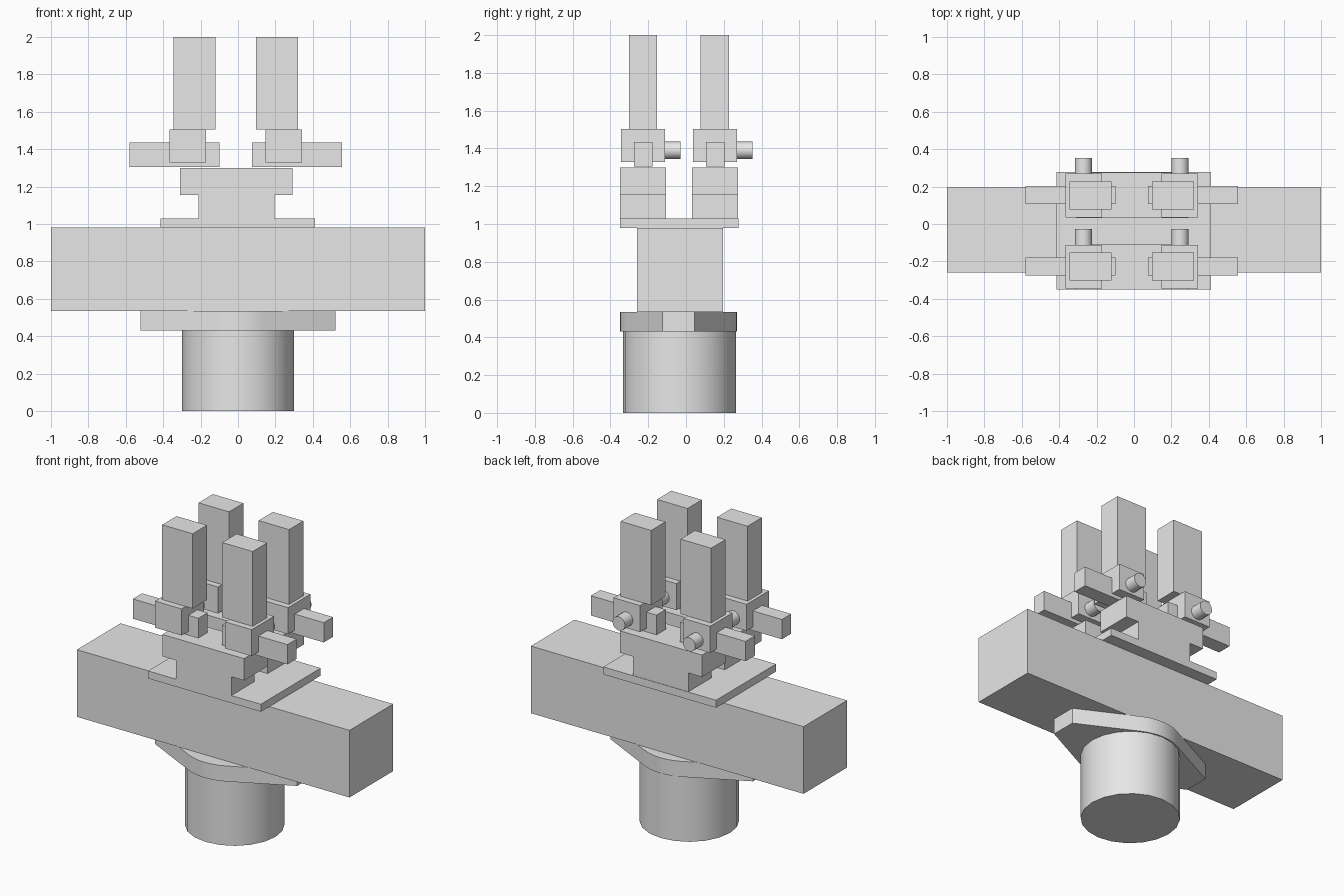
import bpy
import bmesh
import math
from mathutils import Matrix, Vector

cube = bpy.data.objects.get("Cube")
if cube:
    bpy.data.objects.remove(cube, do_unlink=True)

# One plain grey for everything
grey = bpy.data.materials.new("light_grey")
grey.use_nodes = True
colour = (0.8, 0.8, 0.8, 1)
grey.diffuse_color = colour
grey.node_tree.nodes["Principled BSDF"].inputs["Base Color"].default_value = colour


def finish(name, bm, smooth=False):
    bmesh.ops.recalc_face_normals(bm, faces=bm.faces)
    mesh = bpy.data.meshes.new(name)
    bm.to_mesh(mesh)
    bm.free()
    mesh.materials.append(grey)
    obj = bpy.data.objects.new(name, mesh)
    bpy.context.collection.objects.link(obj)
    if smooth:
        bpy.ops.object.select_all(action="DESELECT")
        bpy.context.view_layer.objects.active = obj
        obj.select_set(True)
        bpy.ops.object.shade_smooth_by_angle(angle=math.radians(35))
    return obj


def box(name, xs, ys, zs):
    """Box from its extent along each axis."""
    bm = bmesh.new()
    bmesh.ops.create_cube(bm, size=1)
    for v in bm.verts:
        v.co = [(a + b) / 2 + c * (b - a) for c, (a, b) in zip(v.co, (xs, ys, zs))]
    return finish(name, bm)


def rod(name, start, end, radius, sides):
    """Capped cylinder between two points."""
    start, end = Vector(start), Vector(end)
    axis = end - start
    matrix = Matrix.Translation((start + end) / 2) @ axis.to_track_quat("Z", "Y").to_matrix().to_4x4()
    bm = bmesh.new()
    bmesh.ops.create_cone(bm, cap_ends=True, segments=sides, radius1=radius,
                          radius2=radius, depth=axis.length, matrix=matrix)
    return finish(name, bm, smooth=True)


def prism(name, outline, direction, smooth=False):
    """Outline swept along a direction."""
    bm = bmesh.new()
    face = bm.faces.new([bm.verts.new(p) for p in outline])
    swept = bmesh.ops.extrude_face_region(bm, geom=[face])
    verts = [g for g in swept["geom"] if isinstance(g, bmesh.types.BMVert)]
    bmesh.ops.translate(bm, verts=verts, vec=direction)
    return finish(name, bm, smooth)


# Round pedestal
rod("pedestal", (0, -0.035, 0), (0, -0.035, 0.435), 0.299, 20)

# Flange: round middle tapering to a blunt tip on each side
tip, half, radius, centre = 0.522, 0.085, 0.31, -0.04
tangent = math.atan2(half, tip) + math.acos(radius / math.hypot(tip, half))
steps = 6
arc = [tangent + (math.pi - 2 * tangent) * i / steps for i in range(steps + 1)]
upper = [(tip, half)] + [(radius * math.cos(a), radius * math.sin(a)) for a in arc] + [(-tip, half)]
outline = upper + [(-x, -y) for x, y in upper]
prism("flange", [(x, y + centre, 0.432) for x, y in outline], (0, 0, 0.103), smooth=True)

# Crossbeam and mounting plate
box("crossbeam", (-1, 1), (-0.26, 0.197), (0.535, 0.98))
box("mounting_plate", (-0.415, 0.412), (-0.35, 0.278), (0.98, 1.03))

# Two rows, each a T-shaped rail carrying two clamps
t_profile = [(-0.21, 1.03), (0.196, 1.03), (0.196, 1.155), (0.29, 1.155),
             (0.29, 1.3), (-0.31, 1.3), (-0.31, 1.155), (-0.21, 1.155)]
for row, y in (("front", -0.228), ("back", 0.153)):
    prism(row + "_rail", [(x, y - 0.122, z) for x, z in t_profile], (0, 0.244, 0))
    for side, s in (("right", -1), ("left", 1)):
        name = row + "_" + side

        def span(inner, outer):
            return sorted((-0.012 + s * inner, -0.012 + s * outer))

        box(name + "_clamp_block", span(0.16, 0.354), (y - 0.117, y + 0.117), (1.328, 1.504))
        box(name + "_slide_bar", span(0.086, 0.567), (y - 0.047, y + 0.05), (1.304, 1.435))
        box(name + "_post", span(0.108, 0.332), (y - 0.075, y + 0.075), (1.504, 2))
        x = -0.012 + s * 0.258
        rod(name + "_pin", (x, y + 0.1, 1.39), (x, y + 0.2, 1.39), 0.046, 16)
